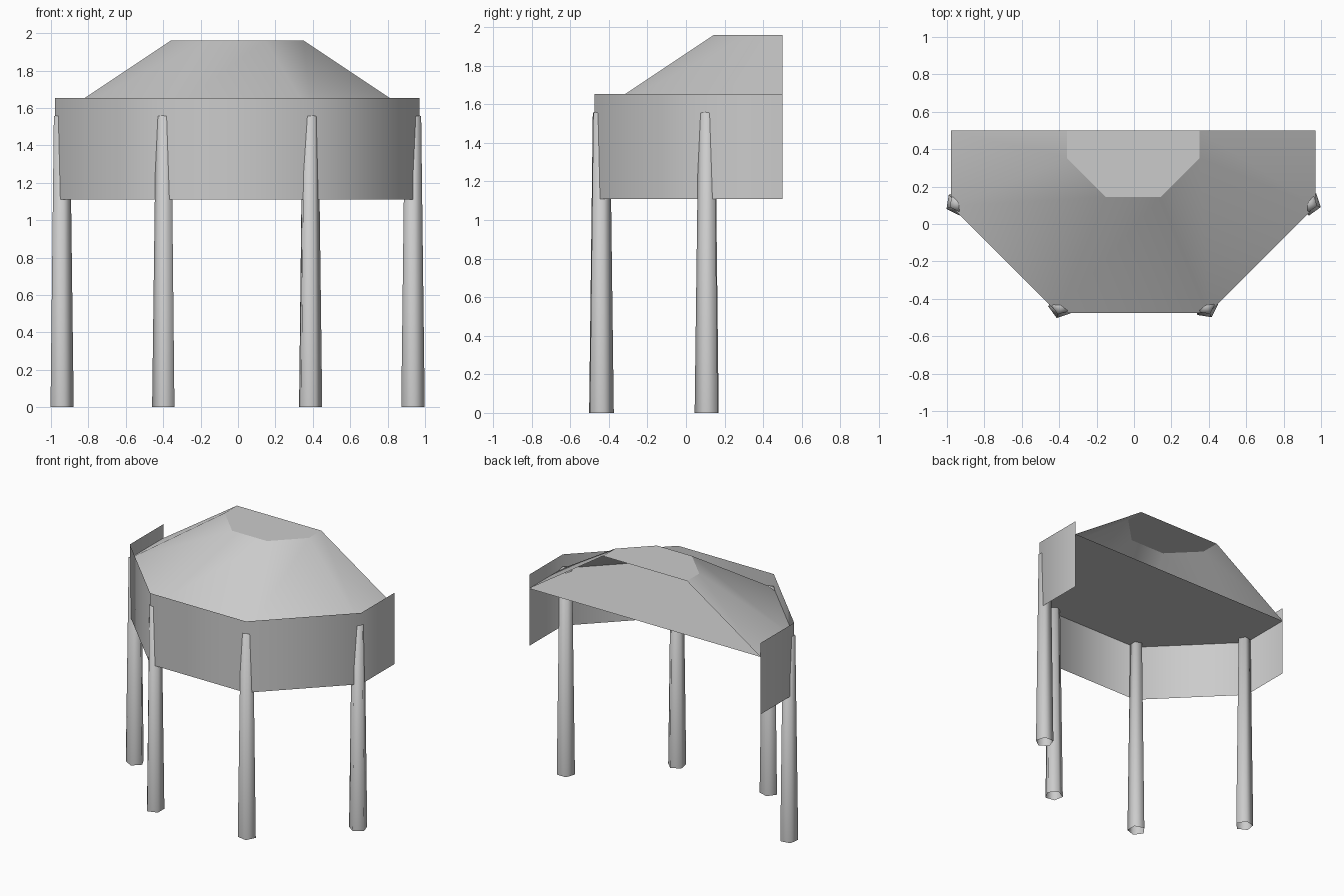
import bpy, bmesh
from math import cos, sin, pi, radians

if "Cube" in bpy.data.objects:
    bpy.data.objects.remove(bpy.data.objects["Cube"])

CX, CY = -0.004, 0.5      # centre of the full octagon; only its front half exists


def half_octagon(bm, apothem, z):
    """Open row of verts round the front half of an octagon, cut at y = CY."""
    r = apothem / cos(pi / 8)
    pts = [(-apothem, 0)]
    pts += [(r * cos(a), r * sin(a)) for a in (radians(202.5 + 45 * i) for i in range(4))]
    pts += [(apothem, 0)]
    return [bm.verts.new((CX + x, CY + y, z)) for x, y in pts]


def strip(bm, low, high, closed=False):
    n = len(low)
    for i in range(n if closed else n - 1):
        j = (i + 1) % n
        bm.faces.new((low[i], low[j], high[j], high[i]))


def finish(bm, name, angle):
    me = bpy.data.meshes.new(name)
    for f in bm.faces:
        f.smooth = True
    bm.to_mesh(me)
    bm.free()
    me.set_sharp_from_angle(angle=radians(angle))
    ob = bpy.data.objects.new(name, me)
    bpy.context.collection.objects.link(ob)
    return ob


# Upright band around the roof
bm = bmesh.new()
strip(bm, half_octagon(bm, 0.975, 1.11), half_octagon(bm, 0.975, 1.653))
finish(bm, "fascia_band", 60)

# Sloped roof, flat top and flat ceiling, open at the back
bm = bmesh.new()
eave = half_octagon(bm, 0.975, 1.547)
crown = half_octagon(bm, 0.355, 1.96)
strip(bm, eave, crown)
bm.faces.new(crown)
centre = bm.verts.new((CX, CY, 1.547))
for a, b in zip(eave, eave[1:]):
    bm.faces.new((b, a, centre))
finish(bm, "roof", 30)

# Four tapered five-sided posts with low pointed caps
for k in range(4):
    a = radians(202.5 + 45 * k)
    px, py = CX + 1.017 * cos(a), CY + 1.017 * sin(a)
    bm = bmesh.new()
    rings = []
    for r, z in ((0.066, 0), (0.046, 1.556)):
        rings.append([bm.verts.new((px + r * cos(t), py + r * sin(t), z))
                      for t in (radians(135 + 45 * k + 72 * i) for i in range(5))])
    strip(bm, rings[0], rings[1], closed=True)
    tip = bm.verts.new((px, py, 1.575))
    for i in range(5):
        bm.faces.new((rings[1][i], rings[1][(i + 1) % 5], tip))
    finish(bm, f"post_{k + 1}", 80)
